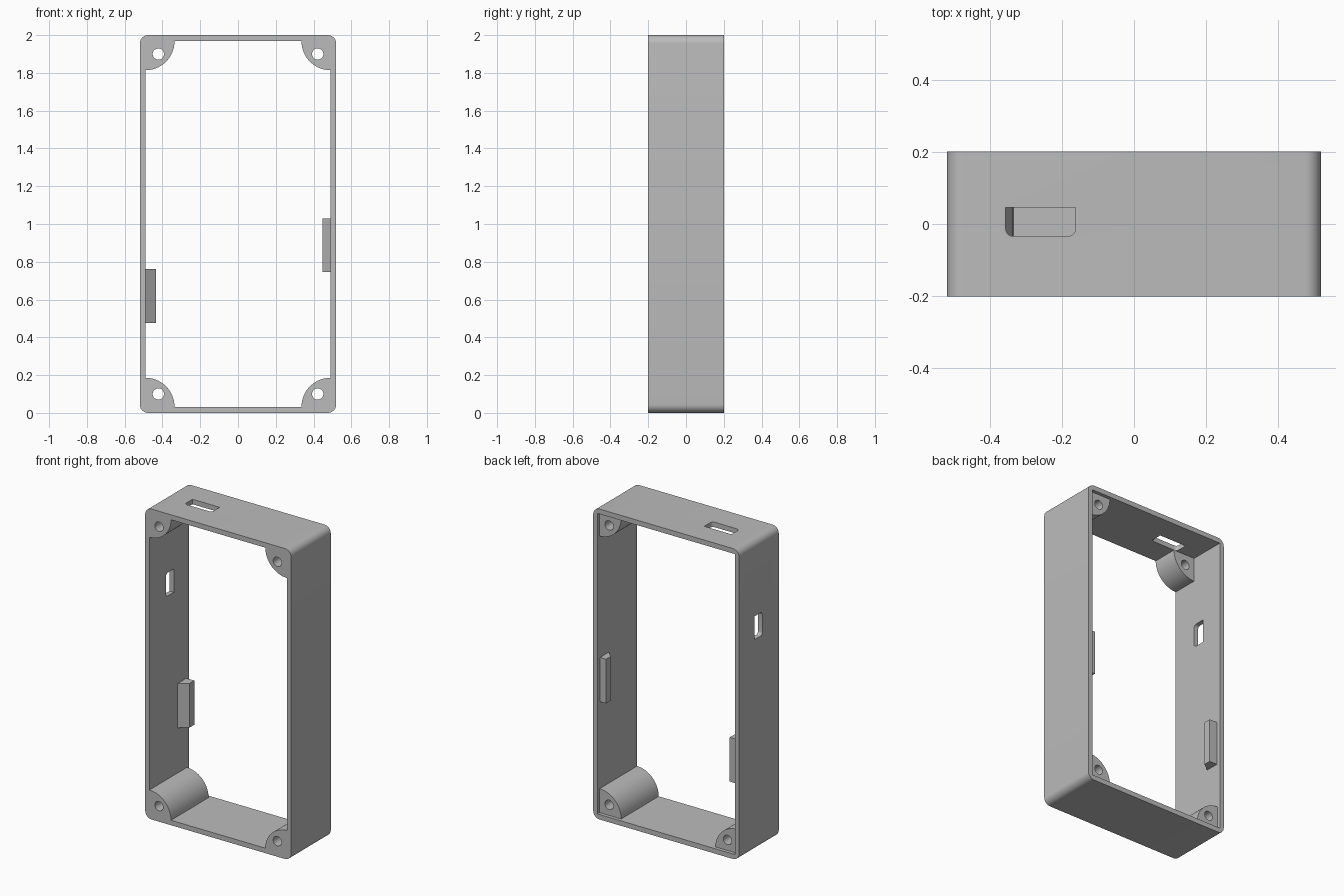
import bpy, bmesh
from math import cos, sin, pi
from mathutils import Vector

cube = bpy.data.objects.get("Cube")
if cube:
    bpy.data.objects.remove(cube, do_unlink=True)

grey = bpy.data.materials.new("plain grey")
grey.use_nodes = True
GREY = (0.5, 0.5, 0.5, 1)
grey.diffuse_color = GREY
grey.node_tree.nodes["Principled BSDF"].inputs["Base Color"].default_value = GREY

W, H, D = 0.52, 2.0, 0.202         # half width, height, half depth
IX, IZ = 0.49, 0.968               # inner half width, inner half height
SLOT_Y = (-0.034, 0.046)


def prism(name, points, axes, lo, hi):
    """Extrude a 2D outline; axes names the two outline axes, then the extrusion axis."""
    a, b, c = ("xyz".index(k) for k in axes)
    bm = bmesh.new()
    verts = []
    for u, v in points:
        co = Vector()
        co[a], co[b], co[c] = u, v, lo
        verts.append(bm.verts.new(co))
    face = bm.faces.new(verts)
    shift = Vector()
    shift[c] = hi - lo
    new = bmesh.ops.extrude_face_region(bm, geom=[face], use_keep_orig=True)["geom"]
    bmesh.ops.translate(bm, vec=shift, verts=[g for g in new if isinstance(g, bmesh.types.BMVert)])
    bmesh.ops.recalc_face_normals(bm, faces=bm.faces)
    mesh = bpy.data.meshes.new(name)
    bm.to_mesh(mesh)
    bm.free()
    mesh.materials.append(grey)
    ob = bpy.data.objects.new(name, mesh)
    bpy.context.collection.objects.link(ob)
    return ob


def arc(cx, cy, r, start, end, n):
    return [(cx + r * cos(start + (end - start) * i / n),
             cy + r * sin(start + (end - start) * i / n)) for i in range(n + 1)]


def activate(ob):
    bpy.ops.object.select_all(action='DESELECT')
    ob.select_set(True)
    bpy.context.view_layer.objects.active = ob


def cut(ob, cutter):
    cutter.hide_render = True
    mod = ob.modifiers.new("cut", 'BOOLEAN')
    mod.operation, mod.solver, mod.object = 'DIFFERENCE', 'EXACT', cutter
    activate(ob)
    bpy.ops.object.modifier_apply(modifier=mod.name)
    bpy.data.objects.remove(cutter, do_unlink=True)


def smooth(ob):
    activate(ob)
    bpy.ops.object.shade_smooth_by_angle(angle=pi / 6)


def slot_outline(lo, hi):
    """Slot with rounded corners on its front edge only."""
    y0, y1 = SLOT_Y
    r = 0.02
    return (arc(lo + r, y0 + r, r, pi, 1.5 * pi, 6)
            + arc(hi - r, y0 + r, r, 1.5 * pi, 2 * pi, 6)
            + [(hi, y1), (lo, y1)])


# Frame: rounded outside, square inside
R = 0.045
outline = []
for i, (sx, sz) in enumerate([(1, 1), (-1, 1), (-1, -1), (1, -1)]):
    outline += arc(sx * (W - R), H / 2 + sz * (H / 2 - R), R, i * pi / 2, (i + 1) * pi / 2, 8)
frame = prism("frame", outline, "xzy", -D, D)
opening = [(sx * IX, 1 + sz * IZ) for sx, sz in [(1, 1), (-1, 1), (-1, -1), (1, -1)]]
cut(frame, prism("opening_cutter", opening, "xzy", -1, 1))

# Port slots in the top and the right wall
cut(frame, prism("top_slot_cutter", slot_outline(-0.357, -0.163), "xyz", 1.9, 2.1))
cut(frame, prism("side_slot_cutter", slot_outline(1.365, 1.515), "zyx", -0.6, -0.45))
smooth(frame)

# Screw posts; the one beside the top slot is short
for sx, side in ((1, "left"), (-1, "right")):
    for sz, level in ((1, "top"), (-1, "bottom")):
        back = SLOT_Y[0] if (sx, sz) == (-1, 1) else 0.18
        corner = (sx * IX, 1 + sz * IZ)
        quarter = [(corner[0] - sx * u, corner[1] - sz * v)
                   for u, v in arc(0, 0, 0.154, 0, pi / 2, 20)]
        post = prism(f"{level}_{side}_post", [corner] + quarter, "xzy", -D, back)
        hole = arc(sx * 0.422, 1 + sz * 0.9, 0.03, 0, 2 * pi, 24)[:-1]
        cut(post, prism("hole_cutter", hole, "xzy", -1, 1))
        smooth(post)

# Snap tabs on the inner walls, sloped at the front
for name, s, tip, z0, z1 in (("right_tab", -1, 0.434, 0.477, 0.762),
                             ("left_tab", 1, 0.447, 0.745, 1.03)):
    profile = [(s * IX, 0.085), (s * tip, 0.128), (s * tip, 0.175), (s * IX, 0.175)]
    prism(name, profile, "xyz", z0, z1)
